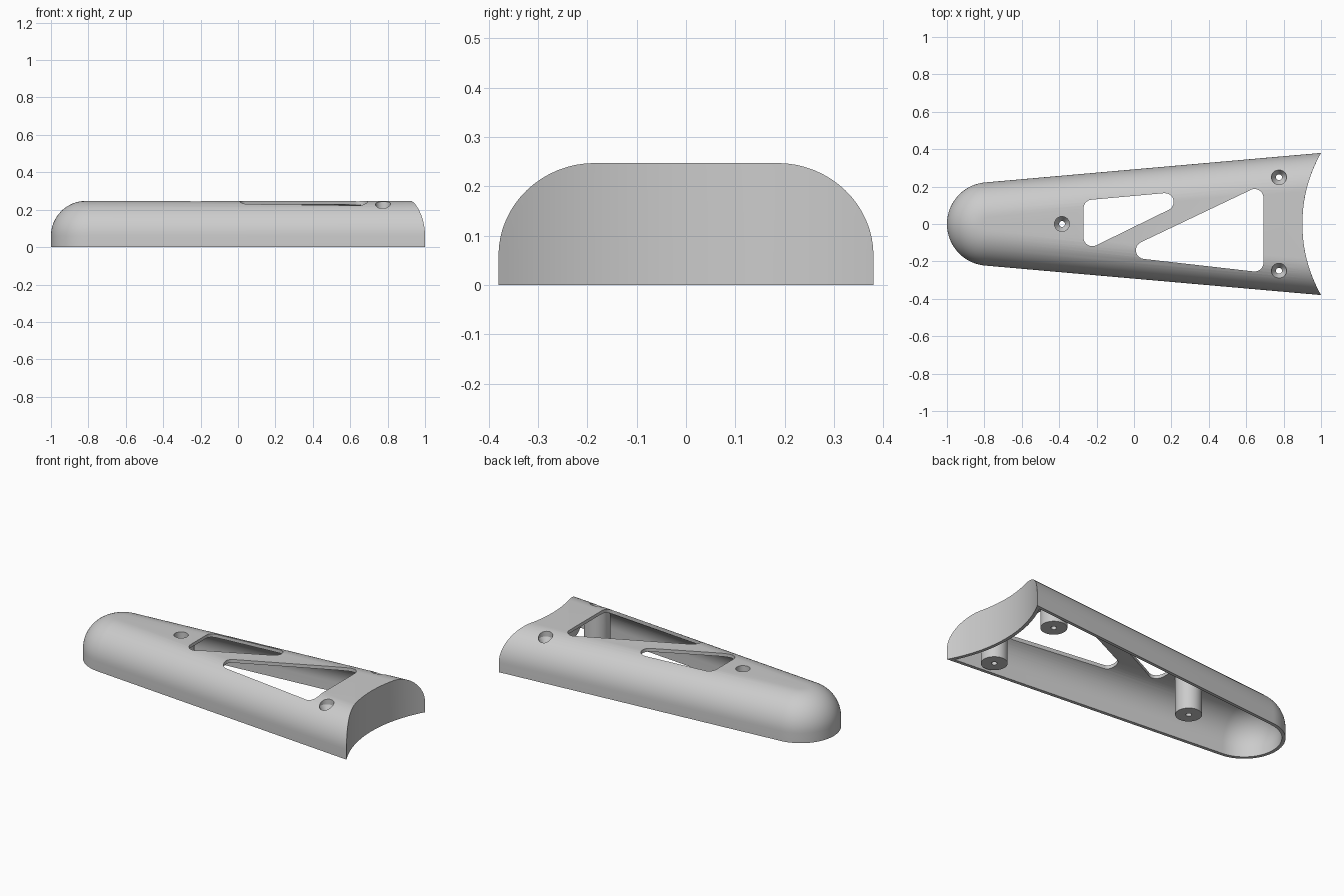
import bpy, bmesh, math
from mathutils import Vector

if "Cube" in bpy.data.objects:
    bpy.data.objects.remove(bpy.data.objects["Cube"])

HEIGHT, FILLET, WALL = 0.247, 0.187, 0.02
NOSE_R, NOSE_X = 0.223, -0.777
END_R, END_X = 0.772, 1.672
TAPER = math.radians(5.02)

grey = bpy.data.materials.new("plain_grey")
grey.use_nodes = True
grey.diffuse_color = (0.6, 0.6, 0.6, 1)
grey.node_tree.nodes["Principled BSDF"].inputs["Base Color"].default_value = (0.6, 0.6, 0.6, 1)


def loft(name, layers):
    """Closed solid from equal-length rings of (x, y) points, each at a height."""
    bm = bmesh.new()
    rings = [[bm.verts.new((x, y, z)) for x, y in ring] for z, ring in layers]
    n = len(rings[0])
    for low, high in zip(rings, rings[1:]):
        for i in range(n):
            j = (i + 1) % n
            bm.faces.new((low[i], low[j], high[j], high[i]))
    bm.faces.new(rings[0][::-1])
    bm.faces.new(rings[-1])
    mesh = bpy.data.meshes.new(name)
    bm.to_mesh(mesh)
    bm.free()
    mesh.materials.append(grey)
    obj = bpy.data.objects.new(name, mesh)
    bpy.context.scene.collection.objects.link(obj)
    return obj


def circle(x, y, r, n=40):
    return [(x + r * math.cos(math.tau * i / n), y + r * math.sin(math.tau * i / n))
            for i in range(n)]


def outline(inset, end_r):
    """Tapered plan with a round nose and a hollow end."""
    r = NOSE_R - inset
    sweep = math.pi / 2 + TAPER
    nose = [(NOSE_X + r * math.cos(a), r * math.sin(a))
            for a in (sweep + (math.tau - 2 * sweep) * i / 40 for i in range(41))]
    # where the straight side meets the end arc
    start = Vector(nose[0])
    along = Vector((math.cos(TAPER), math.sin(TAPER)))
    to = start - Vector((END_X, 0))
    b = to.dot(along)
    corner = start + along * (-b - math.sqrt(b * b - to.length_squared + end_r ** 2))
    half = math.asin(corner.y / end_r)
    end = [(END_X - end_r * math.cos(a), end_r * math.sin(a))
           for a in (-half + 2 * half * i / 32 for i in range(33))]
    return nose + end


def body(name, offset, bottom):
    """Rounded-top solid, shrunk by an offset."""
    r, base = FILLET - offset, HEIGHT - FILLET
    layers = [(bottom, outline(offset, END_R + offset))]
    for i in range(17):
        a = math.pi / 2 * i / 16
        layers.append((base + r * math.sin(a),
                       outline(offset + r * (1 - math.cos(a)), END_R + offset)))
    return loft(name, layers)


def window(name, centres, r=0.047):
    """Triangular prism with rounded corners; centres run anticlockwise."""
    pts = []
    for i in range(3):
        c = Vector(centres[i])
        d_in = c - Vector(centres[i - 1])
        d_out = Vector(centres[(i + 1) % 3]) - c
        # outward directions of the two sides that meet here
        a0 = math.atan2(-d_in.x, d_in.y)
        a1 = math.atan2(-d_out.x, d_out.y)
        turn = (a1 - a0) % math.tau
        for k in range(11):
            a = a0 + turn * k / 10
            pts.append((c.x + r * math.cos(a), c.y + r * math.sin(a)))
    return loft(name, [(0.1, pts), (0.4, pts)])


def cut(target, cutter):
    mod = target.modifiers.new("cut", "BOOLEAN")
    mod.operation, mod.object = "DIFFERENCE", cutter
    # take the first solver that leaves a solid
    for solver in ("EXACT", "MANIFOLD", "FLOAT"):
        mod.solver = solver
        graph = bpy.context.evaluated_depsgraph_get()
        result = bpy.data.meshes.new_from_object(target.evaluated_get(graph))
        if len(result.polygons):
            break
    target.modifiers.remove(mod)
    target.data = result
    bpy.data.objects.remove(cutter)


# Outer shell and the hollow, which leaves the three screw posts standing
shell = body("cover_shell", 0, 0)
hollow = body("hollow", WALL, -0.05)
posts = [(-0.385, 0), (0.775, 0.25), (0.775, -0.25)]
for x, y in posts:
    post = circle(x, y, 0.073)
    cut(hollow, loft("post", [(-0.1, post), (0.4, post)]))
cut(shell, hollow)

# Two triangular windows
cut(shell, window("small_window", [(-0.223, -0.072), (0.165, 0.118), (-0.223, 0.083)]))
cut(shell, window("large_window", [(0.057, -0.14), (0.645, -0.207), (0.645, 0.14)]))

# Countersunk screw holes through the posts
for x, y in posts:
    profile = [(-0.1, 0.016), (0.17, 0.016), (0.21, 0.04), (0.4, 0.04)]
    cut(shell, loft("screw_hole", [(z, circle(x, y, r)) for z, r in profile]))

bpy.ops.object.select_all(action="DESELECT")
shell.select_set(True)
bpy.context.view_layer.objects.active = shell
bpy.ops.object.shade_smooth_by_angle(angle=math.radians(30))
